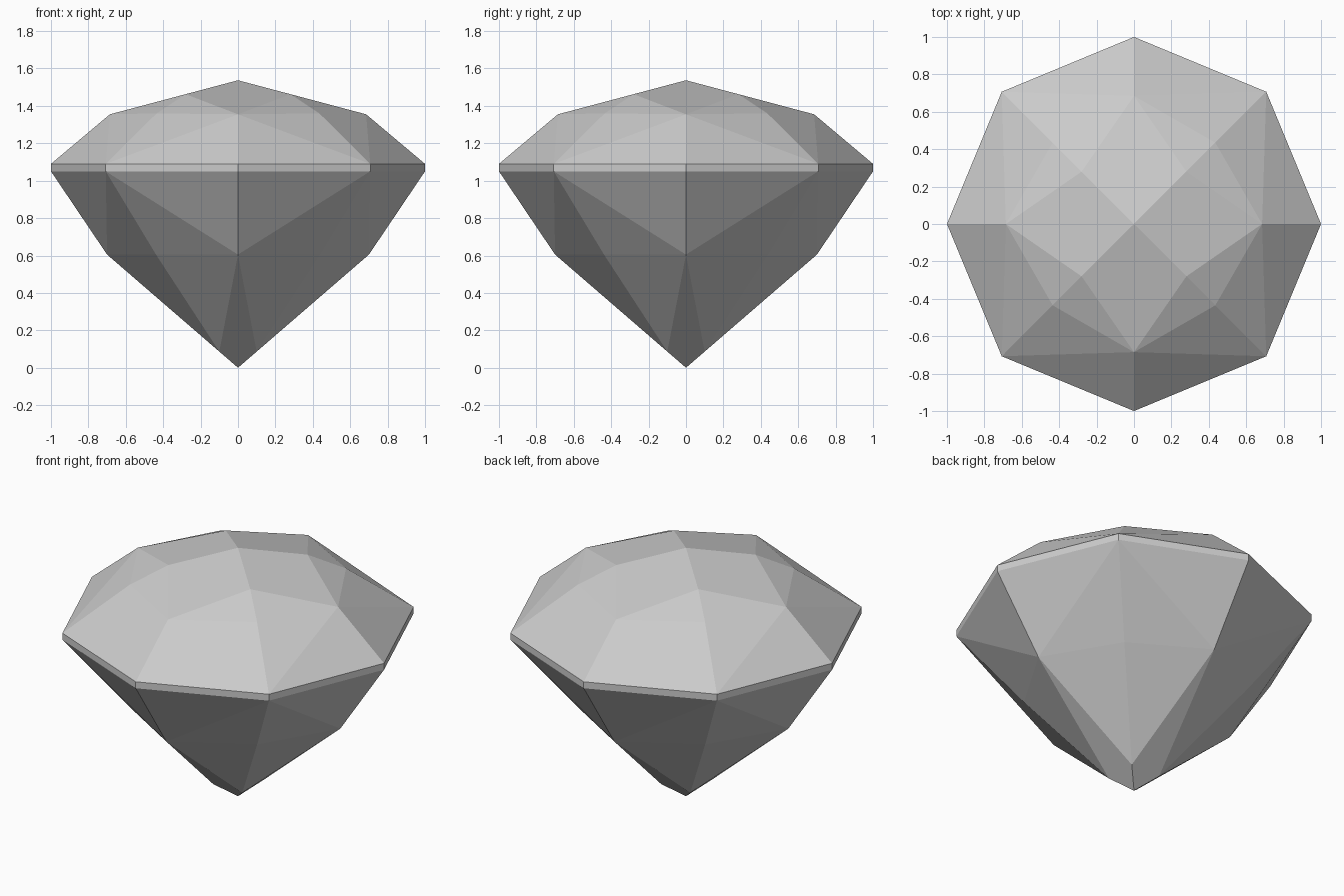
import bpy
import bmesh
from math import cos, sin, pi, sqrt
from mathutils import Vector

cube = bpy.data.objects.get("Cube")
if cube:
    bpy.data.objects.remove(cube, do_unlink=True)

GIRDLE_TOP, GIRDLE_BOTTOM = 1.09, 1.05
SIDES = 8

stone = bpy.data.materials.new("stone grey")
stone.use_nodes = True
stone.diffuse_color = (0.6, 0.6, 0.6, 1)
stone.node_tree.nodes["Principled BSDF"].inputs["Base Color"].default_value = (0.6, 0.6, 0.6, 1)


def polar(radius, step, z):
    """Point at a multiple of an eighth turn."""
    angle = 2 * pi * step / SIDES
    return Vector((radius * cos(angle), radius * sin(angle), z))


def finish(name, faces):
    """Make a flat-shaded object from a list of corner lists."""
    bm = bmesh.new()
    for corners in faces:
        bm.faces.new([bm.verts.new(c) for c in corners])
    bmesh.ops.remove_doubles(bm, verts=bm.verts, dist=0.0005)
    mesh = bpy.data.meshes.new(name)
    bm.to_mesh(mesh)
    bm.free()
    mesh.materials.append(stone)
    obj = bpy.data.objects.new(name, mesh)
    bpy.context.collection.objects.link(obj)


def faceted_cone(name, tip_z, rim_z, main, side, star, upward):
    """Facets from a tip to the rim; main is (radius, z) on the axes,
    side the same on the diagonals, star the offset of the kite corners."""
    tip = Vector((0, 0, tip_z))
    star_z = tip_z + (main[1] - tip_z) * star / main[0]
    faces = []
    for quarter in range(0, SIDES, 2):
        m = polar(*main[:1], quarter, main[1])
        rim = polar(1, quarter, rim_z)
        faces.append([tip, polar(star * sqrt(2), quarter - 1, star_z), m,
                      polar(star * sqrt(2), quarter + 1, star_z)])
        for turn in (-1, 1):
            s = polar(star * sqrt(2), quarter + turn, star_z)
            d = polar(side[0], quarter + turn, side[1])
            corner = polar(1, quarter + turn, rim_z)
            for tri in ([m, d, s], [m, corner, d], [m, rim, corner]):
                faces.append(tri if turn > 0 else tri[::-1])
    if not upward:
        faces = [f[::-1] for f in faces]
    finish(name, faces)


# Crown above the girdle
faceted_cone("crown", 1.537, GIRDLE_TOP, (0.685, 1.355), (0.615, 1.36), 0.28, True)

# Pavilion below the girdle
faceted_cone("pavilion", 0.0, GIRDLE_BOTTOM, (0.7, 0.605), (0.62, 0.605), 0.1, False)

# Thin girdle band
finish("girdle", [[polar(1, i, GIRDLE_BOTTOM), polar(1, i + 1, GIRDLE_BOTTOM),
                   polar(1, i + 1, GIRDLE_TOP), polar(1, i, GIRDLE_TOP)]
                  for i in range(SIDES)])
